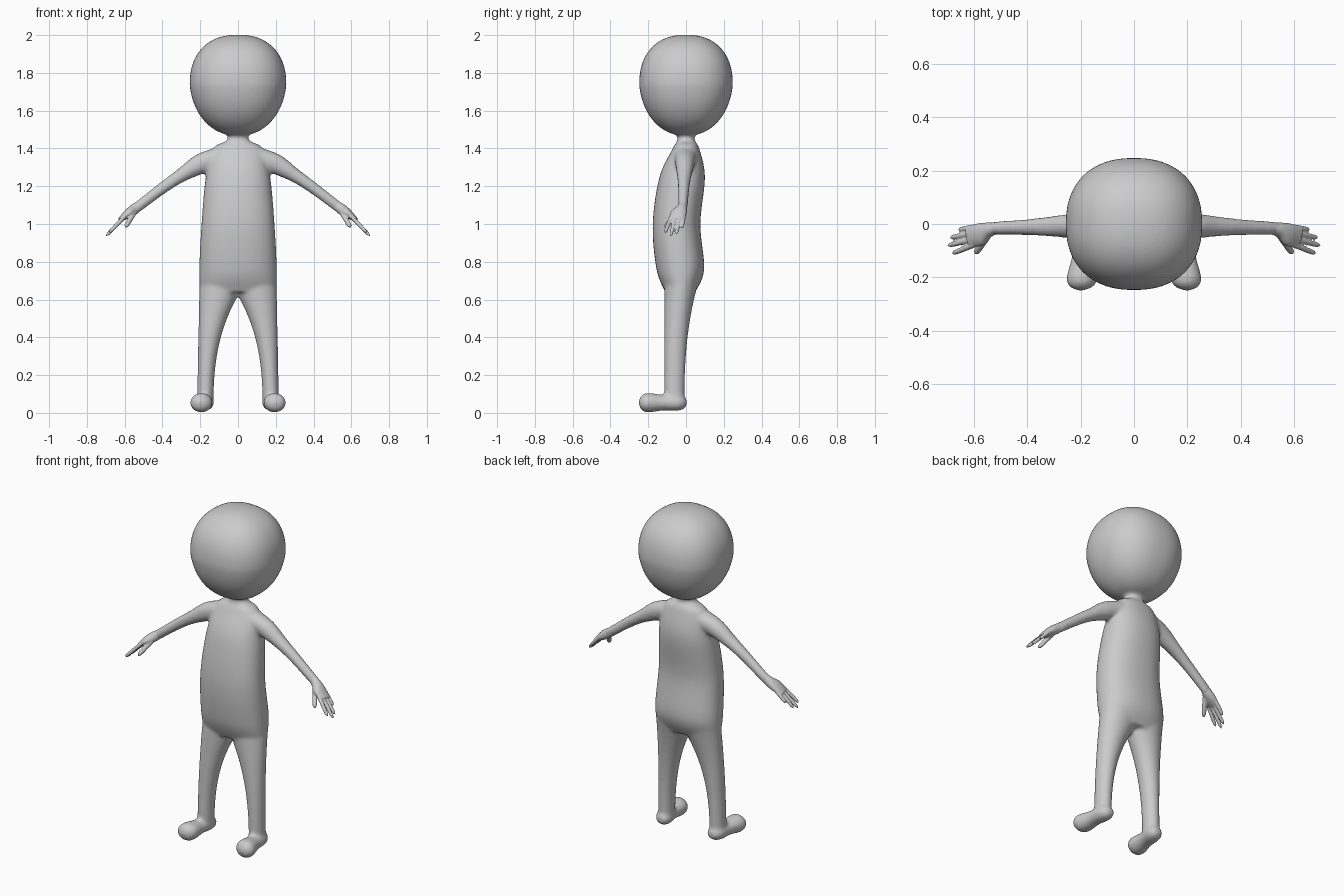
import bpy, bmesh, math
from mathutils import Vector

cube = bpy.data.objects.get("Cube")
if cube:
    bpy.data.objects.remove(cube, do_unlink=True)

GREY = (0.6, 0.6, 0.6, 1)
clay = bpy.data.materials.new("clay_grey")
clay.use_nodes = True
clay.diffuse_color = GREY
clay.node_tree.nodes["Principled BSDF"].inputs["Base Color"].default_value = GREY

X, Y, Z = Vector((1, 0, 0)), Vector((0, 1, 0)), Vector((0, 0, 1))


def catmull(before, start, end, after, t):
    """Smooth value between start and end."""
    slope_in, slope_out = (end - before) / 2, (after - start) / 2
    change = end - start
    bend = 3 * change - 2 * slope_in - slope_out
    twist = slope_in + slope_out - 2 * change
    return start + t * (slope_in + t * (bend + t * twist))


def loft(bm, rings, across, axis=None, side=1, power=2, sides=40, steps=4):
    """Closed smooth tube; each ring is (x, y, z, radius across, other radius)."""
    axis = axis or Vector(rings[-1][:3]) - Vector(rings[0][:3])
    v = axis.cross(across).normalized()
    u = v.cross(axis).normalized()
    last = len(rings) - 1
    dense = []
    for i in range(last):
        near = [rings[max(0, min(last, i + k))] for k in (-1, 0, 1, 2)]
        for step in range(steps):
            dense.append([catmull(*values, step / steps) for values in zip(*near)])
    dense.append(rings[-1])
    loops = []
    for x, y, z, radius_u, radius_v in dense:
        loop = []
        for k in range(sides):
            angle = math.tau * k / sides
            c, s = math.cos(angle), math.sin(angle)
            along_u = math.copysign(abs(c) ** (2 / power), c) * max(radius_u, 0.001)
            along_v = math.copysign(abs(s) ** (2 / power), s) * max(radius_v, 0.001)
            point = Vector((x, y, z)) + u * along_u + v * along_v
            loop.append(bm.verts.new((point.x * side, point.y, point.z)))
        loops.append(loop)
    for low, high in zip(loops, loops[1:]):
        for k in range(sides):
            n = (k + 1) % sides
            bm.faces.new((low[k], low[n], high[n], high[k]))
    bm.faces.new(loops[0][::-1])
    bm.faces.new(loops[-1])


def blend(bm, name, voxel, rounds):
    """Fuse overlapping volumes into one soft skin."""
    bmesh.ops.recalc_face_normals(bm, faces=bm.faces)
    mesh = bpy.data.meshes.new(name)
    bm.to_mesh(mesh)
    bm.free()
    obj = bpy.data.objects.new(name, mesh)
    bpy.context.collection.objects.link(obj)
    mesh.materials.append(clay)
    fuse = obj.modifiers.new("fuse", 'REMESH')
    fuse.mode = 'VOXEL'
    fuse.voxel_size = voxel
    fuse.use_smooth_shade = True
    soften = obj.modifiers.new("soften", 'SMOOTH')
    soften.factor = 0.5
    soften.iterations = rounds


def add_head(bm):
    """Slightly squared ball that narrows toward the neck."""
    ball = bmesh.ops.create_uvsphere(bm, u_segments=64, v_segments=40, radius=1)
    square = 2.3
    for vert in ball["verts"]:
        p = vert.co
        p /= sum(abs(c) ** square for c in p) ** (1 / square)
        narrow = 1 - 0.13 * max(0, -p.z)
        vert.co = (p.x * narrow * 0.256, p.y * narrow * 0.248, 1.735 + p.z * 0.267)


def add_torso(bm):
    # Height, half width, centre y, half depth, from hips up into the head
    outline = [
        (0.64, 0.2, -0.03, 0.08), (0.76, 0.205, -0.03, 0.126),
        (1, 0.193, -0.05, 0.126), (1.25, 0.17, -0.02, 0.12),
        (1.4, 0.13, 0, 0.07), (1.45, 0.055, 0, 0.045), (1.55, 0.06, 0, 0.05),
    ]
    rings = [(0, y, z, width, depth) for z, width, y, depth in outline]
    loft(bm, rings, X, Z, power=2.25, sides=64, steps=8)


def add_leg(bm, side):
    # The inner and back edges follow one arch that meets at the crotch
    rings = []
    for k in range(1, 13):
        z = 0.06 * k
        arch = (z / 0.62) ** 2.7
        inner, outer = 0.13 * (1 - arch), 0.218 - 0.02 * z
        front, back = -0.115, 0.055 * arch - 0.008
        rings.append(((inner + outer) / 2, (front + back) / 2, z,
                      (outer - inner) / 2, (back - front) / 2))
    loft(bm, rings, X, Z, side)


def add_foot(bm, side):
    # y and radius, from heel to rounded toe; the foot turns slightly outward
    outline = [(0.003, 0.02), (-0.015, 0.038), (-0.05, 0.047), (-0.12, 0.045),
               (-0.2, 0.056), (-0.235, 0.042), (-0.25, 0.01)]
    rings = [(0.172 - 0.11 * y, y, 0.054, r * 1.05, r * 0.92) for y, r in outline]
    loft(bm, rings, X, -Y, side)


def add_arm(bm, side):
    # x, height, depth radius, thickness radius, from shoulder to wrist
    outline = [(0.1, 1.355, 0.06, 0.055), (0.2, 1.317, 0.05, 0.054),
               (0.3, 1.258, 0.039, 0.037), (0.4, 1.19, 0.03, 0.031),
               (0.54, 1.083, 0.024, 0.028)]
    rings = [(x, -0.03 * x, z, depth, thick) for x, z, depth, thick in outline]
    loft(bm, rings, Y, None, side)


def add_finger(bm, side, base, tip, radius):
    rings = []
    for k in range(9):
        t = k / 8
        r = radius * math.sqrt(1 - t ** 8) * (1 - 0.1 * t)
        rings.append((*base.lerp(tip, t), r, r))
    loft(bm, rings, Y, None, side, sides=16)


def add_hand(bm, side):
    # Palm: x, y, half breadth, half thickness, sloping down to the knuckles
    outline = [(0.51, -0.015, 0.02, 0.024), (0.545, -0.022, 0.028, 0.028),
               (0.58, -0.04, 0.043, 0.025), (0.625, -0.05, 0.036, 0.011)]
    palm = [(x, y, 1.106 - 0.72 * (x - 0.51), breadth, thick)
            for x, y, breadth, thick in outline]
    loft(bm, palm, Y, None, side)
    # Four fanned fingers, from little to index, by reach
    for i, reach in enumerate((0.06, 0.093, 0.102, 0.085)):
        base = Vector((0.6, -0.012 - 0.022 * i, 1.04))
        tip = Vector((0.6 + reach, -0.022 - 0.03 * i, 1.04 - 1.05 * reach))
        add_finger(bm, side, base, tip, 0.011)
    # Thumb
    add_finger(bm, side, Vector((0.55, -0.045, 1.06)), Vector((0.597, -0.114, 0.98)), 0.014)


body = bmesh.new()
add_head(body)
add_torso(body)
for side, name in ((1, "hand_left"), (-1, "hand_right")):
    for add_part in (add_leg, add_foot, add_arm):
        add_part(body, side)
    hand = bmesh.new()
    add_hand(hand, side)
    blend(hand, name, 0.004, 3)
blend(body, "body", 0.01, 6)
